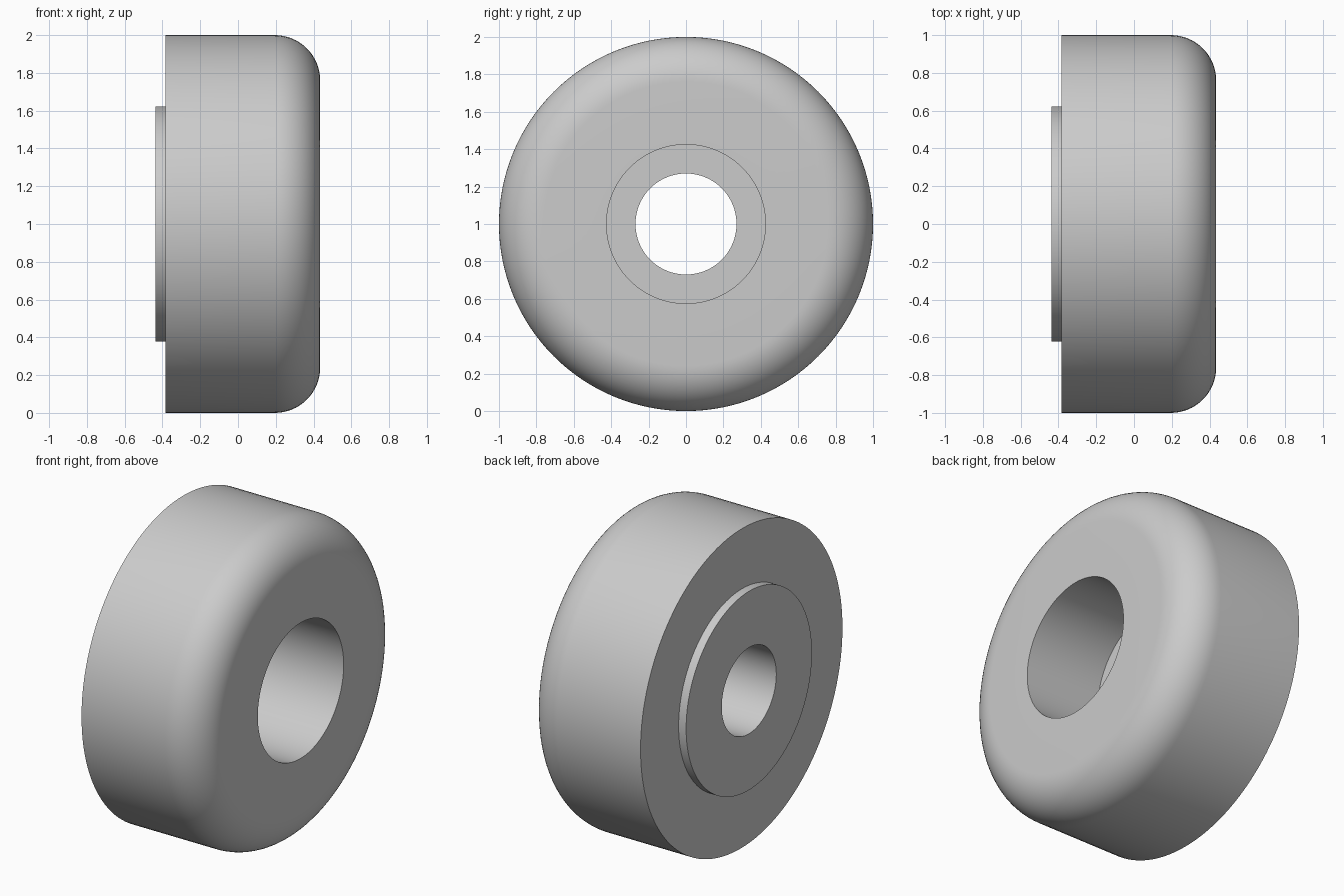
import bpy, bmesh
from math import sin, cos, pi, radians
from mathutils import Vector

old = bpy.data.objects.get("Cube")
if old:
    bpy.data.objects.remove(old, do_unlink=True)

# Plain grey material
grey = bpy.data.materials.new("plain grey")
grey.use_nodes = True
colour = (0.6, 0.6, 0.6, 1)
grey.diffuse_color = colour
grey.node_tree.nodes["Principled BSDF"].inputs["Base Color"].default_value = colour

SEGMENTS = 128
OUTER, BOSS, COUNTERBORE, BORE = 1.0, 0.623, 0.425, 0.27
BOSS_END, BACK, STEP, FRONT = -0.437, -0.385, -0.09, 0.435
FILLET = 0.24

# Closed section (x, radius): boss, rim, rounded edge, counterbore, bore
profile = [(BOSS_END, BORE), (BOSS_END, BOSS), (BACK, BOSS), (BACK, OUTER)]
for i in range(17):
    a = pi / 2 * (1 - i / 16)
    profile.append((FRONT - FILLET + FILLET * cos(a), OUTER - FILLET + FILLET * sin(a)))
profile += [(FRONT, COUNTERBORE), (STEP, COUNTERBORE), (STEP, BORE)]

# Revolve the section around the x axis
bm = bmesh.new()
verts = [bm.verts.new((x, 0, r)) for x, r in profile]
edges = [bm.edges.new((v, verts[i - 1])) for i, v in enumerate(verts)]
bmesh.ops.spin(bm, geom=verts + edges, cent=(0, 0, 0), axis=(1, 0, 0),
               angle=2 * pi, steps=SEGMENTS, use_merge=True)
bmesh.ops.remove_doubles(bm, verts=bm.verts, dist=0.0001)
bmesh.ops.recalc_face_normals(bm, faces=bm.faces)
bmesh.ops.translate(bm, verts=bm.verts, vec=Vector((0, 0, OUTER)))

mesh = bpy.data.meshes.new("round_foot")
bm.to_mesh(mesh)
bm.free()
mesh.materials.append(grey)
foot = bpy.data.objects.new("round_foot", mesh)
bpy.context.collection.objects.link(foot)

# Smooth curves, crisp steps
bpy.ops.object.select_all(action="DESELECT")
foot.select_set(True)
bpy.context.view_layer.objects.active = foot
bpy.ops.object.shade_smooth_by_angle(angle=radians(30))
